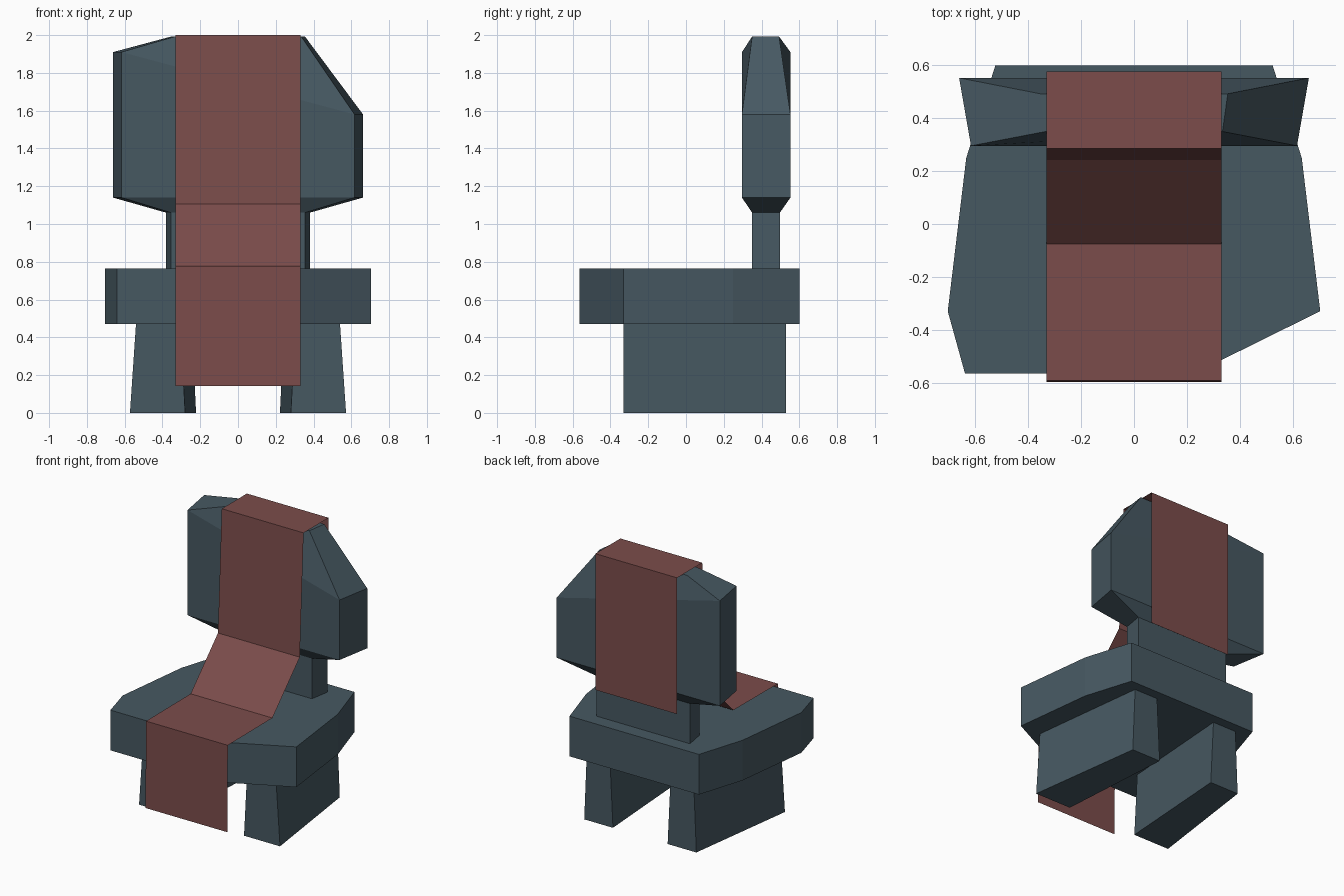
import bpy, bmesh

if "Cube" in bpy.data.objects:
    bpy.data.objects.remove(bpy.data.objects["Cube"])


def material(name, rgb):
    m = bpy.data.materials.new(name)
    m.diffuse_color = (*rgb, 1.0)
    m.use_nodes = True
    m.node_tree.nodes["Principled BSDF"].inputs["Base Color"].default_value = m.diffuse_color
    return m


STONE = material("slate blue stone", (0.062, 0.098, 0.121))
CLOTH = material("dull red cloth", (0.200, 0.073, 0.070))


def finish(bm, name, mat, recalc=True):
    if recalc:
        bmesh.ops.recalc_face_normals(bm, faces=bm.faces[:])
    me = bpy.data.meshes.new(name)
    bm.to_mesh(me)
    bm.free()
    me.materials.append(mat)
    ob = bpy.data.objects.new(name, me)
    bpy.context.collection.objects.link(ob)
    return ob


def loft(name, loops, mat):
    """Closed solid skinned through loops of equal point count."""
    bm = bmesh.new()
    rings = [[bm.verts.new(p) for p in loop] for loop in loops]
    n = len(rings[0])
    for a, b in zip(rings, rings[1:]):
        for i in range(n):
            j = (i + 1) % n
            bm.faces.new((a[i], a[j], b[j], b[i]))
    bm.faces.new(rings[0][::-1])
    bm.faces.new(rings[-1])
    return finish(bm, name, mat)


def back_loop(xf, xb, yf, yb, z_left, z_right):
    """Four-sided ring, narrower in front than behind."""
    return [(-xf, yf, z_left), (xf, yf, z_right),
            (xb, yb, z_right), (-xb, yb, z_left)]


# Seat slab with the front right corner broken off
outline = [(-0.64, -0.565), (0.23, -0.565), (0.705, -0.33), (0.635, 0.25),
           (0.525, 0.60), (-0.525, 0.60), (-0.635, 0.25), (-0.705, -0.33)]
loft("seat", [[(x, y, z) for x, y in outline] for z in (0.47, 0.765)], STONE)

# Legs, tapering upward and toward the back
for side, label in ((-1, "left"), (1, "right")):
    bottom = [(0.28, -0.33), (0.572, -0.33), (0.455, 0.53), (0.222, 0.53)]
    top = [(0.305, -0.33), (0.54, -0.33), (0.435, 0.53), (0.245, 0.53)]
    loft("leg_" + label, [[(side * x, y, 0.0) for x, y in bottom],
                          [(side * x, y, 0.472) for x, y in top]], STONE)

# Backrest: narrow neck, wide slab, slanted uneven shoulders, narrow top
loft("backrest", [
    back_loop(0.355, 0.38, 0.35, 0.497, 0.76, 0.76),
    back_loop(0.355, 0.38, 0.35, 0.497, 1.06, 1.06),
    back_loop(0.617, 0.662, 0.296, 0.553, 1.14, 1.14),
    back_loop(0.617, 0.662, 0.296, 0.553, 1.91, 1.58),
    back_loop(0.335, 0.355, 0.35, 0.493, 1.992, 1.992),
], STONE)

# Cloth runner: one thin sheet from behind the back, over it and off the seat
path = [(0.577, 1.0), (0.577, 2.0), (0.286, 2.0), (0.242, 1.105),
        (-0.075, 0.78), (-0.592, 0.777), (-0.598, 0.142)]
bm = bmesh.new()
rows = [[bm.verts.new((x, y, z)) for x in (-0.332, 0.332)] for y, z in path]
for a, b in zip(rows, rows[1:]):
    bm.faces.new((a[0], b[0], b[1], a[1]))
finish(bm, "cloth_runner", CLOTH, recalc=False)
